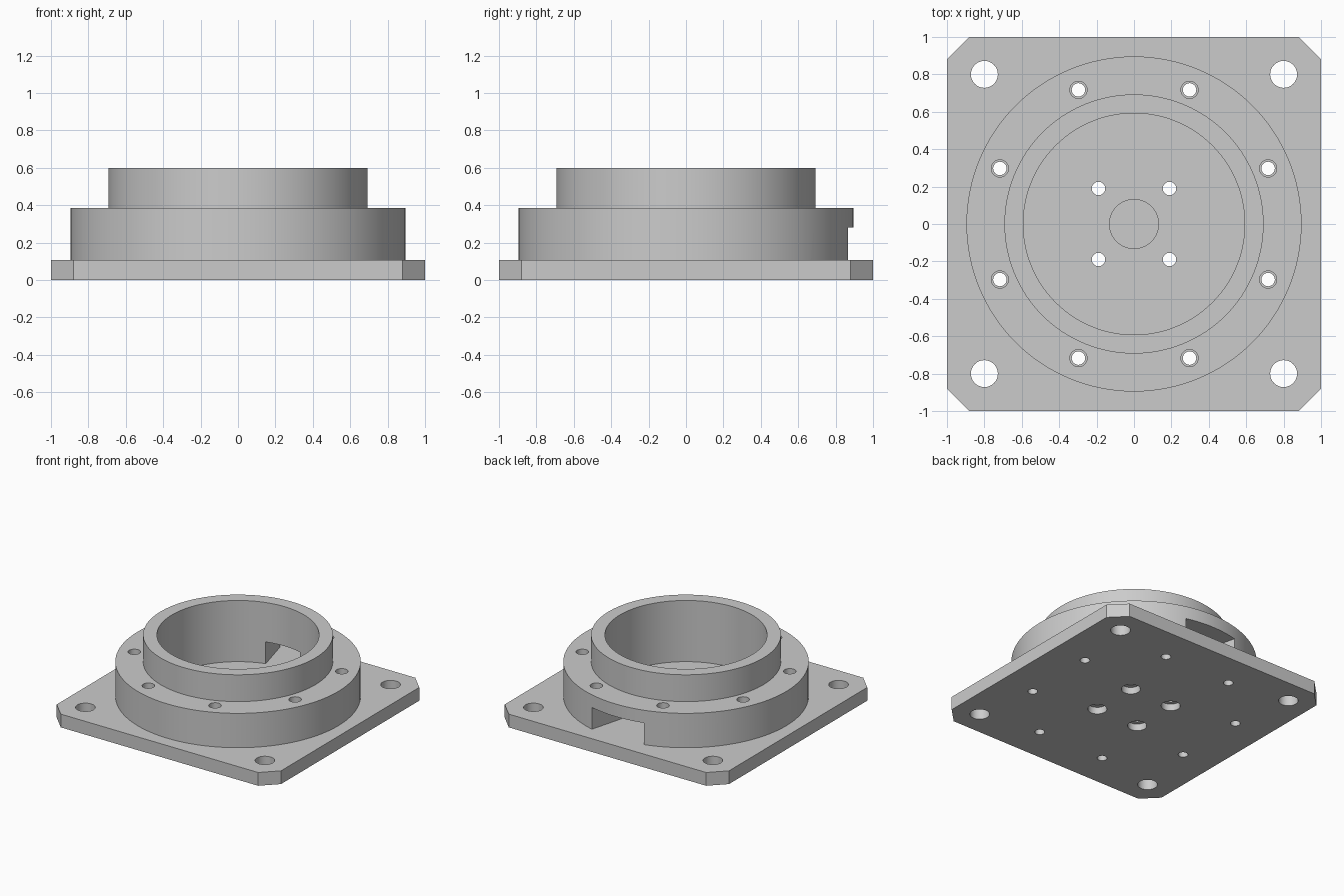
import bpy, bmesh
from math import radians, sin, cos, pi

cube = bpy.data.objects.get("Cube")
if cube:
    bpy.data.objects.remove(cube, do_unlink=True)

PLATE_TOP, SHOULDER, RIM_TOP = 0.107, 0.384, 0.6
R_HOUSING, R_COLLAR, R_BORE = 0.896, 0.693, 0.592

grey = bpy.data.materials.new("machined_grey")
grey.use_nodes = True
grey.diffuse_color = (0.6, 0.6, 0.6, 1)
grey.node_tree.nodes["Principled BSDF"].inputs["Base Color"].default_value = grey.diffuse_color


def finish(name, bm):
    bmesh.ops.recalc_face_normals(bm, faces=bm.faces)
    mesh = bpy.data.meshes.new(name)
    bm.to_mesh(mesh)
    bm.free()
    mesh.materials.append(grey)
    obj = bpy.data.objects.new(name, mesh)
    bpy.context.collection.objects.link(obj)
    return obj


def prism(name, outline, z0, z1):
    bm = bmesh.new()
    face = bm.faces.new([bm.verts.new((x, y, z0)) for x, y in outline])
    top = bmesh.ops.extrude_face_region(bm, geom=[face])["geom"]
    verts = [v for v in top if isinstance(v, bmesh.types.BMVert)]
    bmesh.ops.translate(bm, verts=verts, vec=(0, 0, z1 - z0))
    return finish(name, bm)


def lathe(name, profile, steps=128):
    bm = bmesh.new()
    verts = [bm.verts.new((r, 0, z)) for r, z in profile]
    edges = [bm.edges.new((a, b)) for a, b in zip(verts, verts[1:] + verts[:1])]
    bmesh.ops.spin(bm, geom=verts + edges, cent=(0, 0, 0), axis=(0, 0, 1),
                   angle=2 * pi, steps=steps, use_merge=True)
    bmesh.ops.remove_doubles(bm, verts=bm.verts, dist=1e-5)
    return finish(name, bm)


def arc(radius, start, end, count):
    return [(radius * cos(start + (end - start) * i / count),
             radius * sin(start + (end - start) * i / count)) for i in range(count + 1)]


def combine(target, tool, operation):
    mod = target.modifiers.new("cut", "BOOLEAN")
    mod.operation, mod.solver, mod.object = operation, "EXACT", tool
    bpy.context.view_layer.objects.active = target
    bpy.ops.object.modifier_apply(modifier=mod.name)
    bpy.data.objects.remove(tool, do_unlink=True)


def drill(target, x, y, radius, z0, z1, sides=32):
    circle = [(x + px, y + py) for px, py in arc(radius, 0, 2 * pi, sides)[:-1]]
    combine(target, prism("drill", circle, z0, z1), "DIFFERENCE")


# Stepped ring: wide housing with a narrower collar above it
housing = lathe("stepped_housing", [(R_BORE, 0.05), (R_HOUSING, 0.05), (R_HOUSING, SHOULDER),
                                    (R_COLLAR, SHOULDER), (R_COLLAR, RIM_TOP), (R_BORE, RIM_TOP)])

# Radial cable slot through the rear wall
left, right = radians(75), radians(105)
sector = arc(0.5, left, right, 8) + arc(1.0, right, left, 8)
combine(housing, prism("slot_cutter", sector, 0.08, 0.282), "DIFFERENCE")

# Square base plate with clipped corners
c = 0.88
outline = [(c, -1), (1, -c), (1, c), (c, 1), (-c, 1), (-1, c), (-1, -c), (-c, -1)]
body = prism("flange_body", outline, 0, PLATE_TOP)
combine(body, housing, "UNION")

# Corner mounting holes, and inner screw holes counterbored from below
for sx in (-1, 1):
    for sy in (-1, 1):
        drill(body, 0.8 * sx, 0.8 * sy, 0.072, -0.1, 0.3)
        drill(body, 0.19 * sx, 0.19 * sy, 0.036, -0.1, 0.3)
        drill(body, 0.19 * sx, 0.19 * sy, 0.07, -0.1, 0.055)

# Ring of stepped bolt holes through the shoulder
for i in range(8):
    a = radians(22.5 + 45 * i)
    x, y = 0.776 * cos(a), 0.776 * sin(a)
    drill(body, x, y, 0.036, -0.1, 0.5)
    drill(body, x, y, 0.046, 0.2, 0.5)

# Shallow centring recess in the bore floor
drill(body, 0, 0, 0.131, 0.06, 0.3, 64)

# Smooth curved walls, crisp edges
bpy.ops.object.select_all(action="DESELECT")
body.select_set(True)
bpy.context.view_layer.objects.active = body
bpy.ops.object.shade_smooth_by_angle(angle=radians(30))
